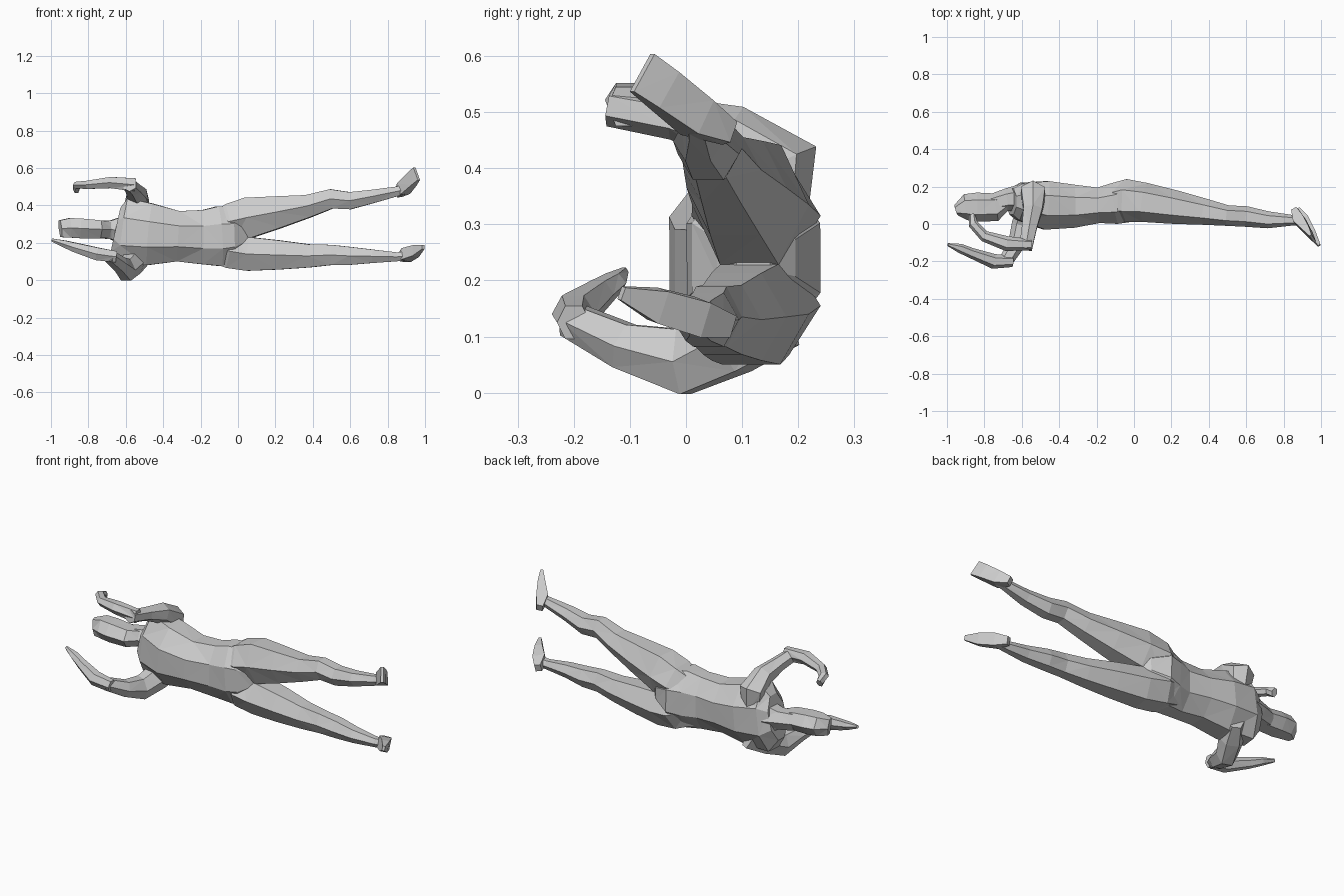
import bpy, bmesh, math
from mathutils import Vector


def loft(name, stations, sides=6, hint=(0, 0, 1), turn=0.0):
    """Faceted tube: each station is (x, y, z, half width, half height along hint)."""
    bm = bmesh.new()
    pts = [Vector(s[:3]) for s in stations]
    angles = [2 * math.pi * i / sides + turn for i in range(sides)]
    cmax = max(abs(math.cos(a)) for a in angles)
    smax = max(abs(math.sin(a)) for a in angles)
    rings = []
    for i, s in enumerate(stations):
        t = (pts[min(i + 1, len(pts) - 1)] - pts[max(i - 1, 0)]).normalized()
        side = Vector(hint).cross(t).normalized()
        up = t.cross(side)
        rings.append([bm.verts.new(pts[i] + side * (s[3] * math.cos(a) / cmax)
                                   + up * (s[4] * math.sin(a) / smax)) for a in angles])
    for r0, r1 in zip(rings, rings[1:]):
        for j in range(sides):
            k = (j + 1) % sides
            bm.faces.new((r0[j], r0[k], r1[k], r1[j]))
    bm.faces.new(rings[0])
    bm.faces.new(rings[-1])
    bmesh.ops.recalc_face_normals(bm, faces=bm.faces)
    bmesh.ops.triangulate(bm, faces=bm.faces)
    me = bpy.data.meshes.new(name)
    bm.to_mesh(me)
    bm.free()
    ob = bpy.data.objects.new(name, me)
    bpy.context.collection.objects.link(ob)
    return ob


# Torso, from shoulders to hips
loft("torso", [
    (-0.655, 0.12, 0.27, 0.07, 0.12),
    (-0.61, 0.12, 0.26, 0.10, 0.18),
    (-0.47, 0.10, 0.245, 0.13, 0.165),
    (-0.32, 0.095, 0.235, 0.115, 0.135),
    (-0.19, 0.10, 0.23, 0.095, 0.145),
    (-0.10, 0.11, 0.235, 0.11, 0.16),
    (-0.03, 0.125, 0.24, 0.115, 0.15),
    (0.05, 0.125, 0.24, 0.07, 0.08),
    (0.09, 0.12, 0.235, 0.03, 0.04)], sides=8, turn=math.pi / 8)

# Head and neck
loft("neck", [
    (-0.58, 0.14, 0.265, 0.08, 0.09),
    (-0.68, 0.13, 0.27, 0.06, 0.05),
    (-0.76, 0.11, 0.27, 0.05, 0.045)])
loft("head", [
    (-0.68, 0.12, 0.27, 0.04, 0.04),
    (-0.74, 0.09, 0.272, 0.075, 0.048),
    (-0.84, 0.09, 0.277, 0.078, 0.053),
    (-0.90, 0.09, 0.28, 0.07, 0.052),
    (-0.95, 0.075, 0.275, 0.03, 0.045)])

# Legs: spread apart, running towards +x
loft("upper_leg", [
    (-0.14, 0.12, 0.28, 0.075, 0.07),
    (-0.04, 0.125, 0.315, 0.115, 0.095),
    (0.06, 0.115, 0.335, 0.105, 0.108),
    (0.22, 0.09, 0.365, 0.09, 0.085),
    (0.38, 0.065, 0.397, 0.07, 0.06),
    (0.50, 0.045, 0.435, 0.055, 0.052),
    (0.60, 0.04, 0.425, 0.055, 0.046),
    (0.72, 0.022, 0.448, 0.045, 0.036),
    (0.85, 0.02, 0.475, 0.028, 0.026),
    (0.89, 0.02, 0.485, 0.03, 0.025)])
loft("lower_leg", [
    (-0.14, 0.12, 0.19, 0.075, 0.09),
    (-0.04, 0.125, 0.155, 0.115, 0.092),
    (0.06, 0.115, 0.14, 0.105, 0.09),
    (0.22, 0.09, 0.135, 0.09, 0.078),
    (0.38, 0.065, 0.13, 0.07, 0.062),
    (0.50, 0.045, 0.135, 0.055, 0.054),
    (0.60, 0.04, 0.13, 0.055, 0.048),
    (0.72, 0.022, 0.128, 0.045, 0.036),
    (0.85, 0.02, 0.125, 0.028, 0.024),
    (0.90, 0.02, 0.13, 0.03, 0.024)])

# Feet, heel to toe
loft("upper_foot", [
    (0.86, 0.078, 0.462, 0.016, 0.02),
    (0.885, 0.02, 0.49, 0.03, 0.034),
    (0.93, -0.04, 0.54, 0.018, 0.038),
    (0.955, -0.078, 0.57, 0.007, 0.04)], sides=4, hint=(-0.4, 0.6, 0.6), turn=math.pi / 4)
loft("lower_foot", [
    (0.87, 0.078, 0.12, 0.016, 0.02),
    (0.90, 0.02, 0.135, 0.032, 0.032),
    (0.95, -0.05, 0.155, 0.02, 0.03),
    (0.99, -0.115, 0.177, 0.007, 0.012)], sides=4, hint=(0.1, 0.2, 0.97), turn=math.pi / 4)

# Raised arm: rises out of the shoulder, forward to elbow, then curls over the head
loft("upper_shoulder_arm", [
    (-0.53, 0.16, 0.30, 0.055, 0.05),
    (-0.54, 0.165, 0.405, 0.075, 0.065),
    (-0.54, 0.08, 0.46, 0.054, 0.05),
    (-0.56, -0.02, 0.488, 0.038, 0.04),
    (-0.58, -0.135, 0.51, 0.036, 0.034)], hint=(1, 0, 0))
loft("upper_forearm", [
    (-0.55, -0.11, 0.51, 0.03, 0.035),
    (-0.68, -0.105, 0.522, 0.04, 0.03),
    (-0.80, -0.065, 0.51, 0.03, 0.022),
    (-0.86, 0.0, 0.508, 0.026, 0.018),
    (-0.865, 0.045, 0.485, 0.018, 0.022)])

# Lower arm: shoulder, forward to elbow, then reaching past the head
loft("lower_shoulder_arm", [
    (-0.51, 0.17, 0.14, 0.045, 0.06),
    (-0.56, 0.08, 0.095, 0.065, 0.062),
    (-0.60, -0.005, 0.055, 0.055, 0.058),
    (-0.63, -0.11, 0.083, 0.045, 0.04),
    (-0.69, -0.205, 0.13, 0.038, 0.03)])
loft("lower_forearm", [
    (-0.65, -0.20, 0.125, 0.03, 0.03),
    (-0.75, -0.20, 0.14, 0.04, 0.034),
    (-0.87, -0.155, 0.175, 0.028, 0.025),
    (-0.93, -0.13, 0.195, 0.025, 0.018),
    (-0.995, -0.11, 0.215, 0.008, 0.008)])
